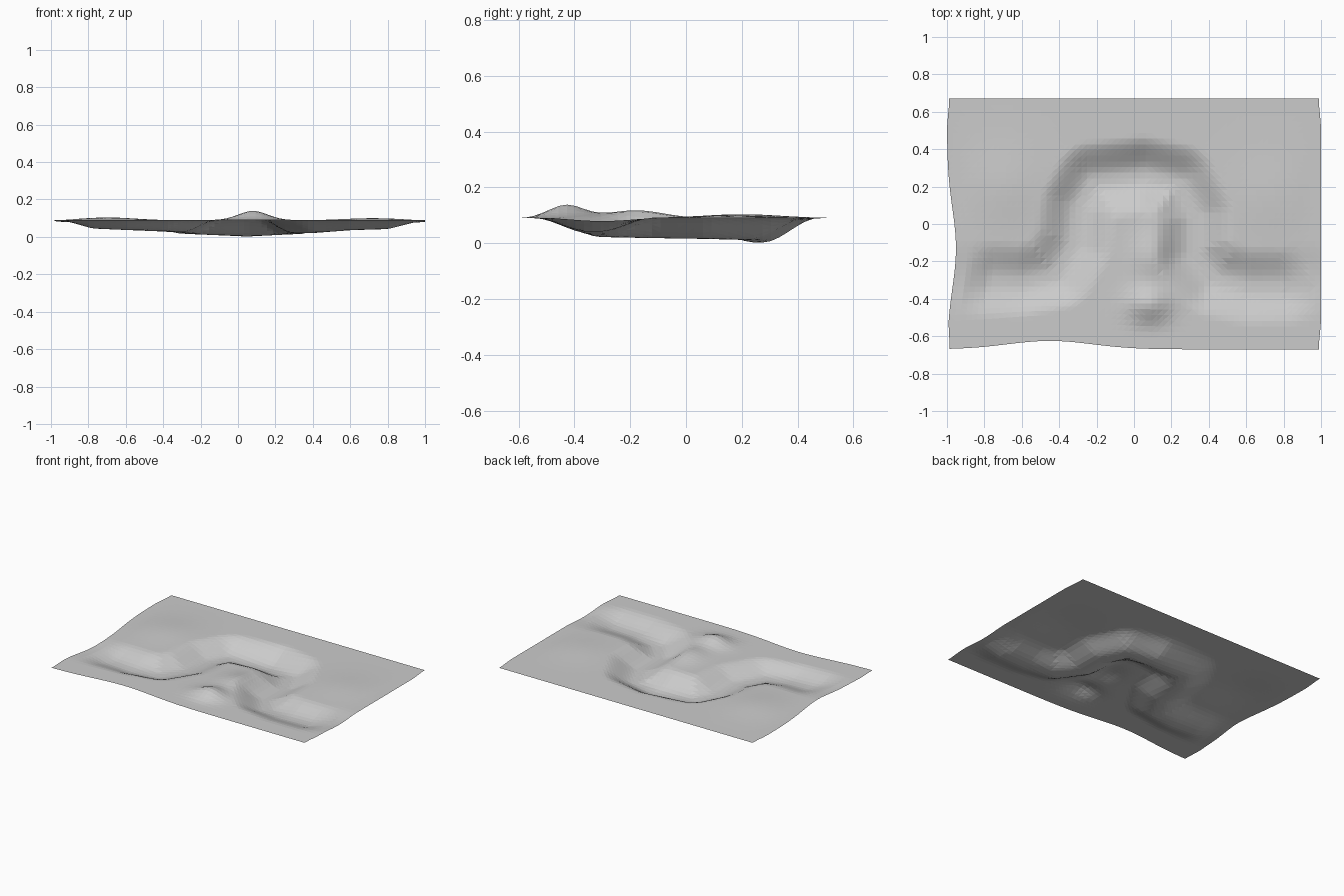
import bpy, bmesh
from math import exp
from mathutils import Vector
from mathutils.geometry import intersect_point_line

cube = bpy.data.objects.get("Cube")
if cube:
    bpy.data.objects.remove(cube)

GROUND = 0.09
HALF_X, HALF_Y = 1.0, 0.67

# Winding channel: x, y and bed height
CHANNEL = [Vector(p) for p in (
    (-.93, -.29, .08), (-.8, -.3, .045), (-.6, -.31, .037), (-.42, -.27, .03),
    (-.32, -.1, .025), (-.29, .1, .018), (-.22, .23, .014), (.05, .26, .002),
    (.24, .22, .012), (.32, .05, .016), (.32, -.15, .019), (.42, -.29, .022),
    (.6, -.33, .036), (.8, -.33, .042), (.94, -.3, .078))]

# Low mounds: x, y, extra height, radius in x, radius in y
MOUNDS = [(.08, -.43, .048, .11, .09), (.09, -.18, .028, .1, .14),
          (-.7, .2, .014, .2, .2), (.72, .15, .01, .2, .2)]


def smooth(t):
    t = min(max(t, 0), 1)
    return t * t * (3 - 2 * t)


def bell(x, y, cx, cy, rx, ry):
    return exp(-((x - cx) / rx) ** 2 - ((y - cy) / ry) ** 2)


def channel_at(x, y):
    """Distance to the channel and its bed height there."""
    best = (9, GROUND)
    spot = Vector((x, y))
    for a, b in zip(CHANNEL, CHANNEL[1:]):
        t = intersect_point_line(spot, a.xy, b.xy)[1]
        near = a.lerp(b, min(max(t, 0), 1))
        best = min(best, ((near.xy - spot).length, near.z))
    return best


def height(x, y):
    rim = smooth(min(HALF_X - abs(x), HALF_Y - abs(y)) / .15)
    top = GROUND + rim * sum(h * bell(x, y, cx, cy, rx, ry) for cx, cy, h, rx, ry in MOUNDS)
    dist, bed = channel_at(x, y)
    cut = 1 - smooth((dist - .015) / .2)
    return top + (bed - top) * cut


# Terrain sheet
bm = bmesh.new()
bmesh.ops.create_grid(bm, x_segments=64, y_segments=44, size=1)
for v in bm.verts:
    x, y = v.co.x * HALF_X, v.co.y * HALF_Y
    z = height(x, y)
    # Wavy left and front edges, slightly pinched right corners
    inward = smooth((-x - .5) / .5)
    forward = smooth((-y - .3) / .37)
    corner = smooth((abs(y) - .5) / .17) * .012
    x += inward * .048 * bell(0, y, 0, -.13, 1, .3) - corner * x
    y += forward * .045 * bell(x, 0, -.45, 0, .32, 1)
    v.co = (x, y, z)
bmesh.ops.triangulate(bm, faces=bm.faces)
mesh = bpy.data.meshes.new("terrain")
bm.to_mesh(mesh)
bm.free()
terrain = bpy.data.objects.new("terrain", mesh)
bpy.context.collection.objects.link(terrain)

# Plain grey ground
grey = bpy.data.materials.new("ground grey")
grey.use_nodes = True
colour = (.6, .6, .6, 1)
grey.diffuse_color = colour
grey.node_tree.nodes["Principled BSDF"].inputs["Base Color"].default_value = colour
mesh.materials.append(grey)
